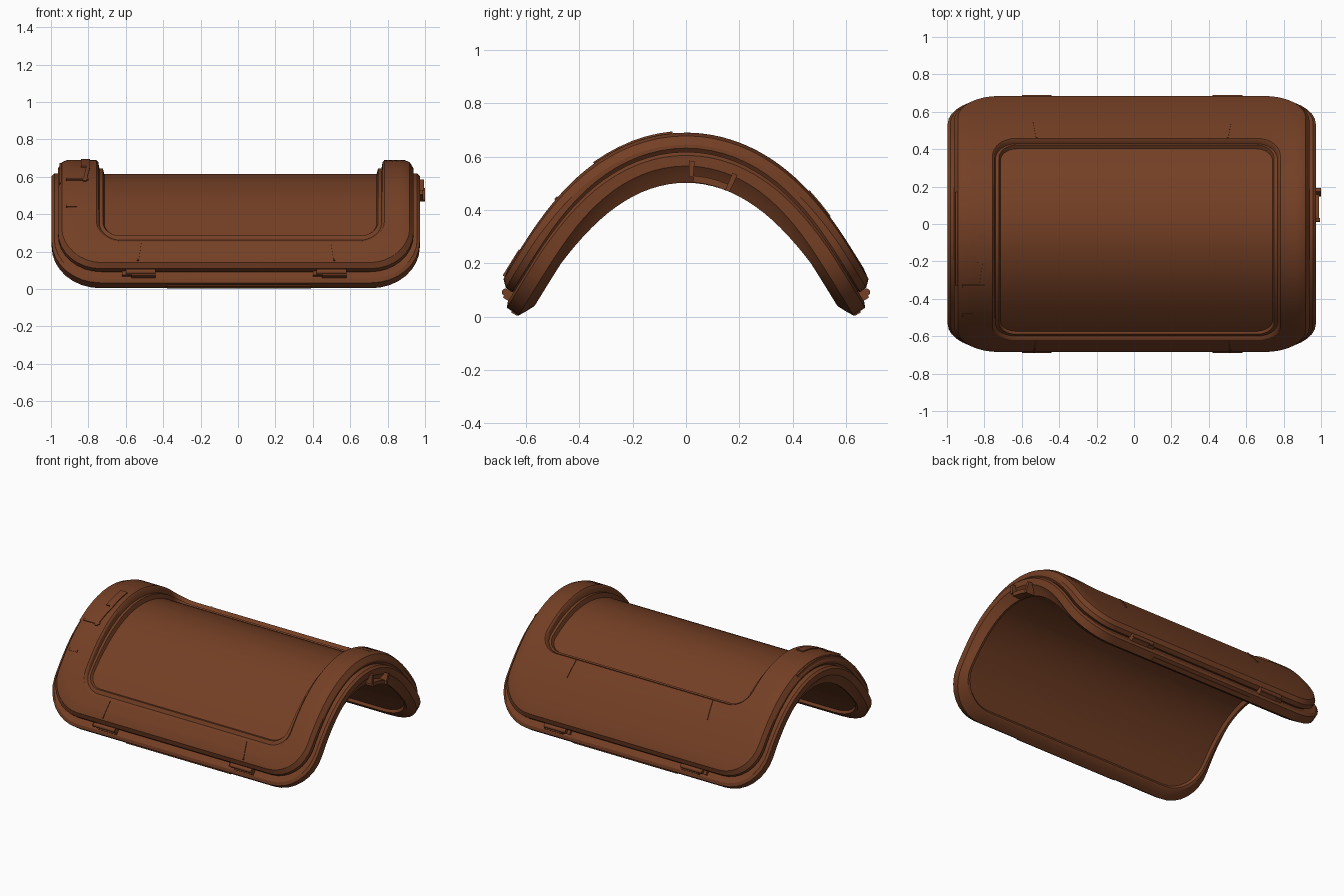
import bpy, bmesh, math

if "Cube" in bpy.data.objects:
    bpy.data.objects.remove(bpy.data.objects["Cube"])

brown = bpy.data.materials.new("leather_brown")
brown.diffuse_color = (0.175, 0.05, 0.018, 1)
brown.use_nodes = True
brown.node_tree.nodes["Principled BSDF"].inputs["Base Color"].default_value = brown.diffuse_color
CX = -0.012          # body centre in x
STEPS = 400


# Arch profile: integrate a tangent angle that eases to a straight flank
def slope(s):
    return math.radians(58.4) * math.sin(math.pi / 2 * min(1, s / 0.88))


TABLE = [(0.0, 0.69)]
DS = 1.2 / STEPS
for k in range(STEPS):
    a = slope((k + 0.5) * DS)
    y, z = TABLE[-1]
    TABLE.append((y + math.cos(a) * DS, z - math.sin(a) * DS))


def bend(x, s, h):
    """x along the arch, s around it, h outward from its surface."""
    t = abs(s) / DS
    i = min(int(t), STEPS - 1)
    f = t - i
    y = TABLE[i][0] * (1 - f) + TABLE[i + 1][0] * f
    z = TABLE[i][1] * (1 - f) + TABLE[i + 1][1] * f
    a = slope(abs(s))
    y += math.sin(a) * h
    z += math.cos(a) * h
    return (x, math.copysign(y, s), z)


def finish(bm, name, angle=30):
    bmesh.ops.recalc_face_normals(bm, faces=bm.faces)
    me = bpy.data.meshes.new(name)
    bm.to_mesh(me)
    bm.free()
    me.materials.append(brown)
    ob = bpy.data.objects.new(name, me)
    bpy.context.collection.objects.link(ob)
    bpy.ops.object.select_all(action='DESELECT')
    ob.select_set(True)
    bpy.context.view_layer.objects.active = ob
    bpy.ops.object.shade_smooth_by_angle(angle=math.radians(angle))
    return ob


ARC, SIDE = 8, 28


def ring(bm, hx, s0, s1, r, h, taper, dx):
    """Rounded rectangle wrapped on the arch; taper changes h down the flanks."""
    pts = []
    for k in range(ARC + 1):
        a = math.pi / 2 * k / ARC
        pts.append((hx - r + r * math.sin(a), s0 + r - r * math.cos(a)))
    for k in range(1, SIDE):
        pts.append((hx, s0 + r + (s1 - s0 - 2 * r) * k / SIDE))
    for k in range(ARC + 1):
        a = math.pi / 2 * k / ARC
        pts.append((hx - r + r * math.cos(a), s1 - r + r * math.sin(a)))
    pts += [(-x, s) for x, s in reversed(pts)]
    return [bm.verts.new(bend(CX + dx + x, s, h + taper * min(1, (s / 0.75) ** 2)))
            for x, s in pts]


def cap(bm, loop):
    n = len(loop)
    for i in range(n // 2 - 1):
        bm.faces.new((loop[i], loop[i + 1], loop[n - 2 - i], loop[n - 1 - i]))


# Shell: recessed panel, raised frame, groove, lip, inner rim and lining
# (half width, s start, s end, corner radius, height, taper, x shift)
PX = 0.025
panel_edge = (0.770, -0.795, 0.522, 0.13, 0.0, 0.0, PX)
frame_edge = (0.900, -0.88, 0.88, 0.20, 0.0, 0.0, 0.0)
rings = [
    (0.728, -0.745, 0.495, 0.09, -0.075, 0.052, PX),
    (0.736, -0.752, 0.500, 0.095, -0.045, 0.035, PX),
    (0.754, -0.778, 0.512, 0.115, -0.045, 0.031, PX),
    (0.760, -0.785, 0.516, 0.12, -0.012, 0.006, PX),
]
for k in range(5):
    f = k / 4
    rings.append(tuple(p * (1 - f) + q * f for p, q in zip(panel_edge, frame_edge)))
for hx, s, r, h, t in [
    (0.930, 0.925, 0.22, -0.012, 0.006), (0.950, 0.948, 0.23, -0.045, 0.015),
    (0.950, 0.950, 0.23, -0.058, 0), (0.938, 0.935, 0.22, -0.072, 0),
    (0.970, 0.990, 0.25, -0.072, 0.008), (0.984, 1.010, 0.26, -0.085, 0.012),
    (0.984, 1.012, 0.26, -0.125, 0), (0.965, 0.990, 0.25, -0.150, 0.012),
    (0.945, 0.950, 0.24, -0.188, 0.03), (0.930, 0.935, 0.23, -0.187, 0.03),
    (0.920, 0.925, 0.22, -0.160, 0.02),
]:
    rings.append((hx, -s, s, r, h, t, 0.0))
bm = bmesh.new()
loops = [ring(bm, *r) for r in rings]
for a, b in zip(loops, loops[1:]):
    for i in range(len(a)):
        j = (i + 1) % len(a)
        bm.faces.new((a[i], a[j], b[j], b[i]))
cap(bm, loops[0])
cap(bm, loops[-1])
finish(bm, "arched_shell")


def patch(name, x0, x1, s0, s1, h0, h1, lean=0.0):
    """Block that follows the arch; lean shifts x along s."""
    bm = bmesh.new()
    n = max(1, int(abs(s1 - s0) / 0.05))
    rows = []
    for k in range(n + 1):
        s = s0 + (s1 - s0) * k / n
        d = lean * k / n
        rows.append([bm.verts.new(bend(x + d, s, h)) for x, h in
                     ((x0, h0), (x1, h0), (x1, h1), (x0, h1))])
    for a, b in zip(rows, rows[1:]):
        for i in range(4):
            j = (i + 1) % 4
            bm.faces.new((a[i], a[j], b[j], b[i]))
    bm.faces.new(rows[0])
    bm.faces.new(rows[-1])
    return finish(bm, name)


# Latches with hinge pins, seams and edge strips on both long sides
for side, label in ((-1, "front"), (1, "back")):
    for x in (-0.52, 0.50):
        patch(f"{label}_latch", x - 0.05, x + 0.08, side * 0.945, side * 0.985, -0.08, -0.04)
        patch(f"{label}_latch_tab", x - 0.10, x - 0.05, side * 0.95, side * 0.975, -0.08, -0.05)
        bpy.ops.mesh.primitive_cylinder_add(
            vertices=12, radius=0.014, depth=0.16,
            location=bend(x, side * 0.963, -0.038), rotation=(0, math.pi / 2, 0))
        pin = bpy.context.object
        pin.name = f"{label}_latch_pin"
        pin.data.materials.append(brown)
        bpy.ops.object.shade_smooth_by_angle(angle=math.radians(35))
        start = 0.80 if side < 0 else 0.525
        end = 0.915 if side < 0 else 0.65
        patch(f"{label}_seam", x - 0.004, x + 0.004, side * start, side * end,
              -0.01, 0.004, math.copysign(0.015, x))
    patch(f"{label}_edge_strip", -0.38, 0.39, side * 0.985, side * 1.016, -0.122, -0.095)

# Raised clasp pieces on the left end
patch("left_clasp_plate", -0.84, -0.79, -0.21, -0.05, -0.01, 0.007)
patch("left_clasp_tongue", -0.83, -0.81, -0.37, -0.21, -0.01, 0.006, 0.02)
patch("left_clasp_bar", -0.92, -0.80, -0.36, -0.345, -0.01, 0.006)
patch("left_clasp_foot", -0.92, -0.86, -0.57, -0.555, -0.01, 0.005)
patch("left_edge_band", -0.955, -0.925, -0.36, 0.18, -0.05, -0.015)

# Clip on the right end: two posts joined by a bridge
patch("right_clip_post_a", 0.93, 0.995, 0.015, 0.04, -0.165, -0.105)
patch("right_clip_post_b", 0.93, 1.0, 0.225, 0.25, -0.185, -0.115)
patch("right_clip_bridge", 0.93, 0.99, 0.04, 0.225, -0.185, -0.16)
